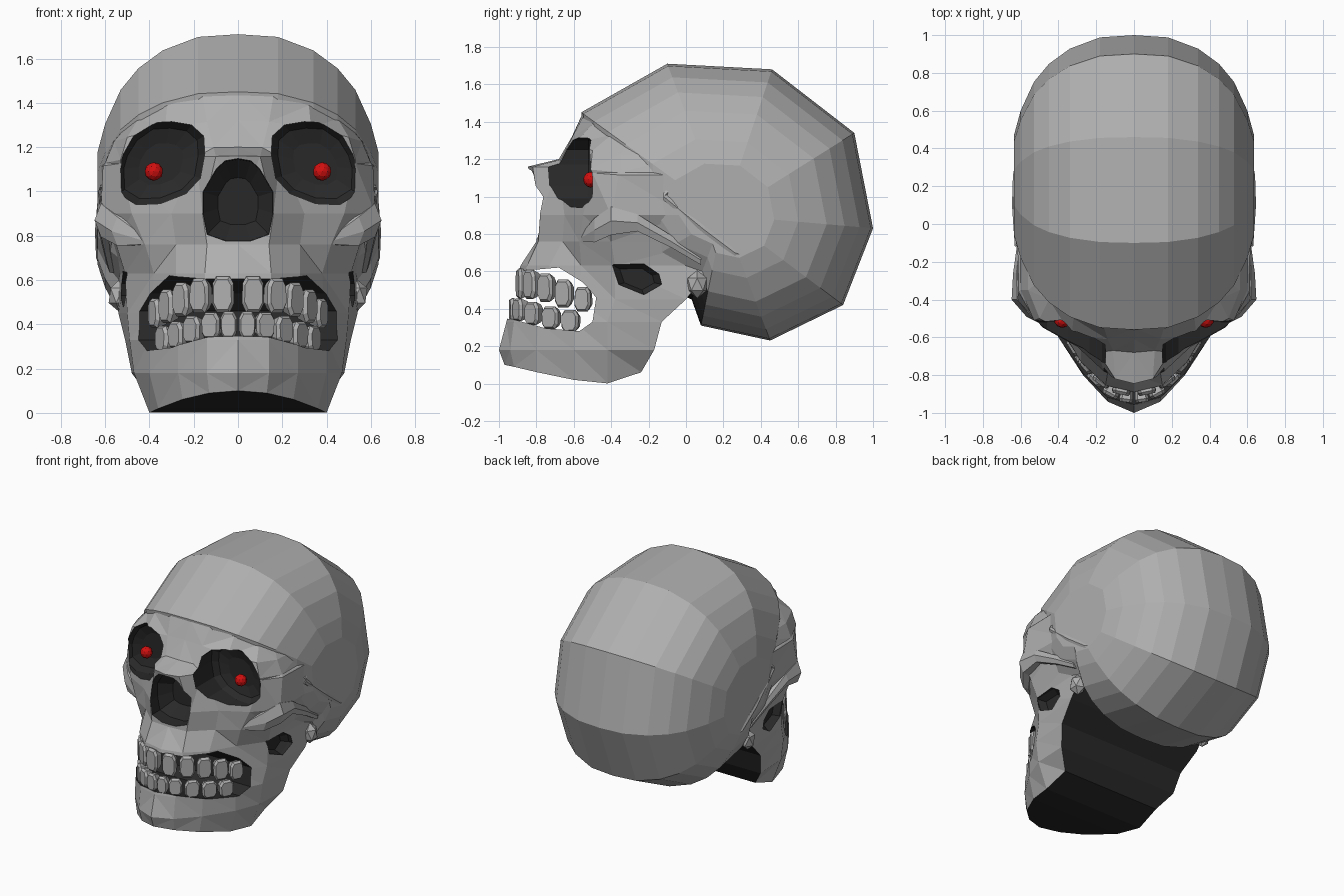
import bpy, bmesh, math
from mathutils import Vector, Matrix

if "Cube" in bpy.data.objects:
    bpy.data.objects.remove(bpy.data.objects["Cube"])


def material(name, rgb):
    m = bpy.data.materials.new(name)
    m.diffuse_color = (*rgb, 1)
    m.use_nodes = True
    m.node_tree.nodes["Principled BSDF"].inputs["Base Color"].default_value = m.diffuse_color
    return m


MATS = [material("grey_bone", (0.43, 0.43, 0.43)),
        material("dark_hollow", (0.022, 0.022, 0.022)),
        material("red_eye", (0.65, 0.005, 0.005))]
BONE, DARK, RED = 0, 1, 2


def finish(name, bm, mat, rule=None):
    bmesh.ops.recalc_face_normals(bm, faces=bm.faces[:])
    bm.normal_update()
    for f in bm.faces:
        f.material_index = mat
        if rule and rule(f.calc_center_median(), f.normal):
            f.material_index = DARK
    me = bpy.data.meshes.new(name)
    bm.to_mesh(me)
    bm.free()
    for m in MATS:
        me.materials.append(m)
    ob = bpy.data.objects.new(name, me)
    bpy.context.collection.objects.link(ob)
    return ob


def loft(name, rings, mat=BONE, rule=None, tri=False):
    """Closed skin through a list of rings with equal point counts."""
    bm = bmesh.new()
    vs = [[bm.verts.new(p) for p in r] for r in rings]
    n = len(vs[0])
    for a, b in zip(vs, vs[1:]):
        for i in range(n):
            j = (i + 1) % n
            bm.faces.new((a[i], a[j], b[j], b[i]))
    bm.faces.new(vs[0])
    bm.faces.new(vs[-1])
    if tri:
        bmesh.ops.triangulate(bm, faces=bm.faces[:])
    return finish(name, bm, mat, rule)


def ball(name, loc, radii, mat=BONE, sub=1):
    bm = bmesh.new()
    bmesh.ops.create_icosphere(bm, subdivisions=sub, radius=1)
    bmesh.ops.transform(bm, verts=bm.verts[:],
                        matrix=Matrix.Translation(loc) @ Matrix.Diagonal((*radii, 1)))
    return finish(name, bm, mat)


def combine(ob, other, op):
    mod = ob.modifiers.new(other.name, 'BOOLEAN')
    mod.operation = op
    mod.solver = 'EXACT'
    mod.object = other
    bpy.context.view_layer.objects.active = ob
    bpy.ops.object.modifier_apply(modifier=mod.name)
    bpy.data.objects.remove(other)


def scaled(outline, s, c):
    return [(c[0] + (u - c[0]) * s, c[1] + (v - c[1]) * s) for u, v in outline]


# Face and jaw: half outlines (x, y) from the centre line to the back, per height;
# each row is (height, droop towards the sides, outline)
jaw_rows = [
    (.10, .62, [(0, -.97), (.13, -.92), (.25, -.80), (.36, -.60), (.40, -.42), (.39, -.24)]),
    (.18, .0, [(0, -1.0), (.14, -.94), (.27, -.80), (.40, -.60), (.47, -.42), (.48, -.17)]),
    (.33, .0, [(0, -.96), (.14, -.92), (.27, -.79), (.40, -.60), (.49, -.42), (.51, -.13)]),
    (.45, .0, [(0, -.93), (.15, -.89), (.28, -.76), (.39, -.58), (.50, -.38), (.54, .0)]),
]
face_rows = [
    (.63, .0, [(0, -.885), (.15, -.85), (.28, -.73), (.38, -.56), (.51, -.38), (.54, .14)]),
    (.76, .0, [(0, -.80), (.14, -.79), (.28, -.66), (.42, -.57), (.55, -.40), (.57, .12)]),
    (.90, .0, [(0, -.79), (.16, -.78), (.30, -.65), (.48, -.55), (.62, -.40), (.61, .0)]),
    (1.16, .12, [(0, -.845), (.10, -.82), (.19, -.68), (.53, -.50), (.61, -.36), (.62, .0)]),
    (1.20, .20, [(0, -.68), (.11, -.67), (.30, -.645), (.53, -.51), (.60, -.35), (.60, .0)]),
    (1.32, .30, [(0, -.61), (.14, -.61), (.33, -.59), (.50, -.50), (.56, -.35), (.57, .0)]),
    (1.45, .60, [(0, -.55), (.16, -.545), (.32, -.50), (.45, -.40), (.50, -.30), (.52, .0)]),
]
rings = []
for k, (z, droop, half) in enumerate(jaw_rows + face_rows):
    pts = [(x, y, z - droop * x * x) for x, y in half]
    if k == 0:                                      # jaw corner lifts at the back
        pts[-1] = (*half[-1], .06)
    rings.append([(-x, y, h) for x, y, h in pts[:0:-1]] + pts)
skull = loft("skull", rings, tri=True, rule=lambda c, n:
             (n.y > .3 and c.z < .85 and abs(c.x) < .3) or (n.z < -.6 and c.z < .13))

# Cranium: side outline (y, z), shrinking towards the temples
side = [(-.56, 1.45), (-.10, 1.71), (.46, 1.68), (.90, 1.34), (1.0, .83), (.84, .42),
        (.45, .23), (.08, .31), (.03, .45), (-.30, .60), (-.50, .90)]
half = [(.635, .34), (.60, .50), (.53, .69), (.45, .81), (.34, .91), (.18, .985)]
sections = [(-x, s) for x, s in half] + [(0, 1)] + half[::-1]
cranium = loft("cranium", [[(x, y, z) for y, z in scaled(side, s, (.2, .9))] for x, s in sections],
               rule=lambda c, n: n.y < -.2 and c.z < .56 and n.z < .5 and c.y < .13)
combine(skull, cranium, 'UNION')

# Hollows: eye sockets, jaw windows, nose and mouth
socket = [(.15, 1.17), (.155, 1.25), (.21, 1.30), (.30, 1.315), (.39, 1.31), (.475, 1.25),
          (.525, 1.17), (.545, 1.10), (.54, .99), (.46, .94), (.35, .945), (.235, .99), (.17, 1.06)]
window = [(-.395, .635), (-.225, .64), (-.145, .585), (-.13, .53), (-.225, .475), (-.36, .53)]
for sx in (-1, 1):
    combine(skull, loft("socket_cutter", [
        [(sx * x, y, z) for x, z in scaled(socket, s, (.35, 1.12))]
        for y, s in ((-1.1, 1), (-.52, 1), (-.48, .85), (-.46, .5))], DARK), 'DIFFERENCE')
    combine(skull, loft("window_cutter", [
        [(sx * x, y, z) for y, z in scaled(window, s, (-.26, .56))]
        for x, s in ((.8, 1), (.50, 1), (.46, .7))], DARK), 'DIFFERENCE')

nose = [(.0, 1.155), (.06, 1.145), (.10, 1.11), (.165, 1.0), (.165, .90), (.145, .80), (.06, .77)]
nose = nose + [(-x, z) for x, z in nose[:0:-1]]
combine(skull, loft("nose_cutter", [
    [(x, y, z) for x, z in scaled(nose, s, (0, .95))]
    for y, s in ((-1.1, 1), (-.70, .95), (-.62, .55))], DARK), 'DIFFERENCE')

mouth = [(-1.2, .60), (-.85, .605), (-.68, .62), (-.55, .54), (-.48, .46), (-.50, .33),
         (-.57, .28), (-.75, .295), (-.93, .345), (-1.2, .36)]
combine(skull, loft("mouth_cutter", [[(x, y, z) for y, z in mouth] for x in (-.9, .9)], DARK),
        'DIFFERENCE')


# Teeth: (x, y, z, outward angle, half width, half height)
def tooth(name, x, y, z, deg, w, h, flip):
    outline = [(-.6, -1), (.6, -1), (.95, -.6), (1, .5), (.6, 1), (-.6, 1), (-1, .5), (-.95, -.6)]
    place = Matrix.Translation((x, y, z)) @ Matrix.Rotation(math.radians(deg), 4, 'Z')
    loft(name, [[place @ Vector((u * w * s, d, flip * -v * h * s)) for u, v in outline]
                for d, s in ((.035, .75), (-.012, 1), (-.028, .82))])


upper = [(.065, -.875, .535, 12, .051, .082), (.168, -.825, .530, 35, .052, .078),
         (.248, -.745, .512, 50, .052, .076), (.312, -.650, .482, 58, .053, .075),
         (.365, -.548, .450, 64, .048, .066)]
lower = [(.040, -.915, .397, 8, .038, .060), (.118, -.885, .394, 28, .046, .060),
         (.200, -.815, .375, 45, .051, .062), (.270, -.720, .352, 55, .053, .060),
         (.330, -.615, .335, 62, .052, .058)]
for row, group, flip in (("upper", upper, 1), ("lower", lower, -1)):
    for x, y, z, deg, w, h in group:
        for sx in (-1, 1):
            tooth(row + "_tooth", sx * x, y, z, sx * deg, w, h, flip)


# Cheek arches, temple ridges, ear bumps and glowing eyes
def ridge(name, path, sx):
    rings = []
    for x, y, z, r in path:
        rings.append([(sx * (x + r * math.cos(a * math.pi / 3)), y,
                       z + 1.5 * r * math.sin(a * math.pi / 3)) for a in range(6)])
    loft(name, rings)


arch = [(.42, -.56, .78, .015), (.52, -.49, .82, .05), (.59, -.40, .87, .058),
        (.605, -.26, .86, .035), (.59, -.08, .76, .025), (.57, .08, .66, .02)]
temple = [(.60, -.06, 1.06, .01), (.615, -.12, 1.0, .016), (.63, .10, .82, .016),
          (.625, .26, .70, .016), (.60, .40, .65, .01)]
for sx in (-1, 1):
    ridge("cheek_arch", arch, sx)
    ridge("temple_ridge", temple, sx)
    ball("ear_bump", (sx * .535, .06, .53), (.055, .06, .075))
    ball("eye", (sx * .38, -.51, 1.09), (.042, .04, .042), RED, 2)
